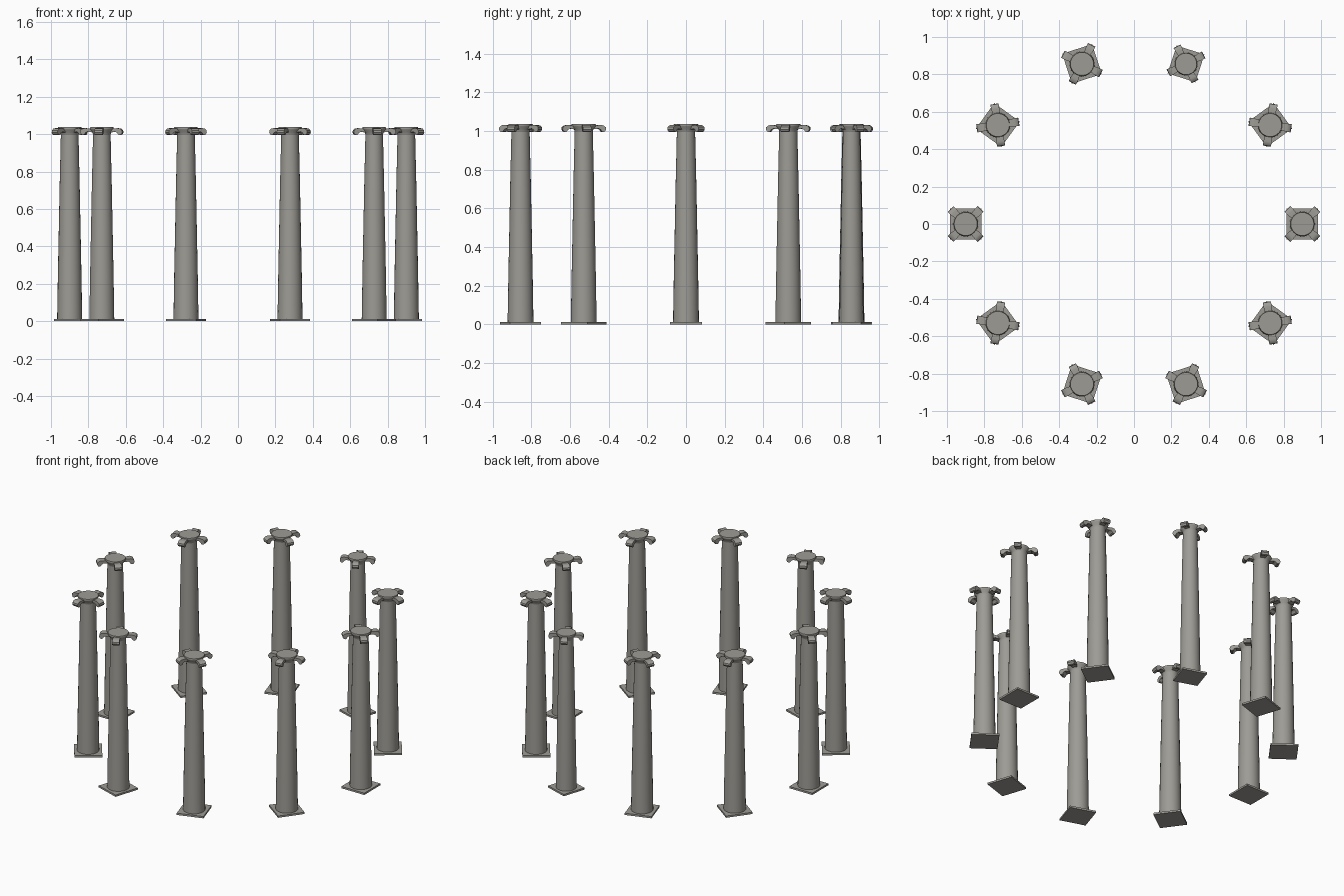
import bpy, bmesh, math
from mathutils import Matrix, Vector

if "Cube" in bpy.data.objects:
    bpy.data.objects.remove(bpy.data.objects["Cube"])

RING_RADIUS = 0.9
COUNT = 10
SIDES = 24

stone = bpy.data.materials.new("grey stone")
stone.diffuse_color = (0.34, 0.33, 0.30, 1)
stone.use_nodes = True
stone.node_tree.nodes["Principled BSDF"].inputs["Base Color"].default_value = stone.diffuse_color


def finish(bm, name, smooth=True):
    bmesh.ops.recalc_face_normals(bm, faces=bm.faces)
    mesh = bpy.data.meshes.new(name)
    bm.to_mesh(mesh)
    bm.free()
    mesh.materials.append(stone)
    if smooth:
        mesh.shade_smooth()
        mesh.set_sharp_from_angle(angle=math.radians(35))
    return mesh


def lathe(bm, profile):
    """Closed solid of revolution from (radius, height) pairs."""
    rings = []
    for r, z in profile:
        rings.append([bm.verts.new((r * math.cos(2 * math.pi * i / SIDES),
                                    r * math.sin(2 * math.pi * i / SIDES), z))
                      for i in range(SIDES)])
    for a, b in zip(rings, rings[1:]):
        for i in range(SIDES):
            j = (i + 1) % SIDES
            bm.faces.new((a[i], a[j], b[j], b[i]))
    bm.faces.new(rings[0][::-1])
    bm.faces.new(rings[-1])


def scroll(bm, angle):
    """Arm that reaches out from the capital and curls down, widening outward."""
    side = [(0.040, 1.033), (0.070, 1.030), (0.088, 1.032), (0.102, 1.029),
            (0.112, 1.020), (0.114, 1.009), (0.108, 0.998), (0.098, 0.995),
            (0.090, 0.999), (0.086, 1.007), (0.075, 1.013), (0.040, 1.008)]
    turn = Matrix.Rotation(angle, 3, 'Z')
    loops = []
    for s in (-1, 1):
        loops.append([bm.verts.new(turn @ Vector((r, s * (0.015 + 0.007 * min(1, (r - 0.04) / 0.05)), z)))
                      for r, z in side])
    n = len(side)
    for i in range(n):
        j = (i + 1) % n
        bm.faces.new((loops[0][i], loops[0][j], loops[1][j], loops[1][i]))
    bm.faces.new(loops[0][::-1])
    bm.faces.new(loops[1])


# Square foot plate
bm = bmesh.new()
bmesh.ops.create_cube(bm, size=1, matrix=Matrix.Translation((0, 0, 0.006)) @ Matrix.Diagonal((0.168, 0.168, 0.012, 1)))
plinth_mesh = finish(bm, "plinth", smooth=False)

# Tapered shaft
bm = bmesh.new()
lathe(bm, [(0.067, 0.010), (0.063, 0.25), (0.058, 0.50), (0.053, 0.75), (0.047, 1.005)])
shaft_mesh = finish(bm, "shaft")

# Capital: flared disc with four diagonal scrolls
bm = bmesh.new()
lathe(bm, [(0.047, 0.995), (0.050, 1.010), (0.062, 1.024), (0.064, 1.031), (0.062, 1.037)])
for k in range(4):
    scroll(bm, math.radians(45 + 90 * k))
capital_mesh = finish(bm, "capital")

# Ring of columns, each turned to face the centre
for k in range(COUNT):
    a = 2 * math.pi * k / COUNT
    width = 0.93 if k == 2 else 1.0   # one column is slightly slimmer
    for name, mesh in (("plinth", plinth_mesh), ("shaft", shaft_mesh), ("capital", capital_mesh)):
        ob = bpy.data.objects.new(f"{name}_{k + 1}", mesh)
        ob.location = (RING_RADIUS * math.cos(a), RING_RADIUS * math.sin(a), 0)
        ob.rotation_euler = (0, 0, a)
        ob.scale = (width, width, 1)
        bpy.context.collection.objects.link(ob)
